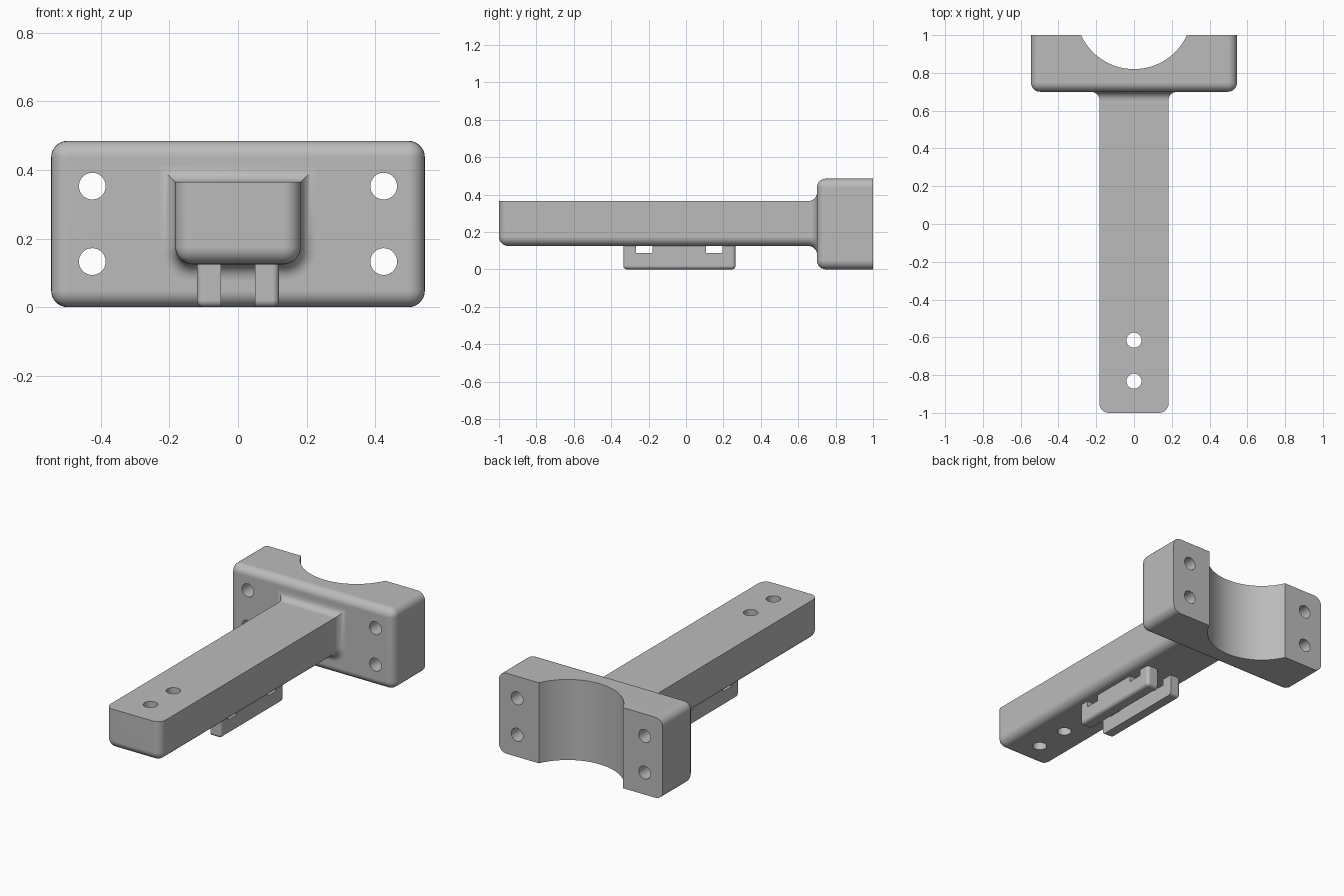
import bpy, bmesh, math
from mathutils import Matrix, Vector

old = bpy.data.objects.get("Cube")
if old:
    bpy.data.objects.remove(old, do_unlink=True)

grey = bpy.data.materials.new("plain grey")
grey.use_nodes = True
grey.diffuse_color = (0.5, 0.5, 0.5, 1)
grey.node_tree.nodes["Principled BSDF"].inputs["Base Color"].default_value = (0.5, 0.5, 0.5, 1)


def make_object(name, bm):
    bmesh.ops.recalc_face_normals(bm, faces=bm.faces)
    mesh = bpy.data.meshes.new(name)
    bm.to_mesh(mesh)
    bm.free()
    mesh.materials.append(grey)
    obj = bpy.data.objects.new(name, mesh)
    bpy.context.collection.objects.link(obj)
    return obj


def box(name, low, high, rounded=None, radius=0.05):
    """Box between two corners; rounded(mid) picks the edges to round, with
    mid holding -1, 0 or 1 per axis for the edge's place on the box."""
    bm = bmesh.new()
    bmesh.ops.create_cube(bm, size=2)
    picked = []
    if rounded:
        picked = [e for e in bm.edges
                  if rounded(*[round(c) for c in (e.verts[0].co + e.verts[1].co) / 2])]
    low, high = Vector(low), Vector(high)
    for v in bm.verts:
        v.co = (low + high) / 2 + v.co * (high - low) / 2
    if picked:
        bmesh.ops.bevel(bm, geom=picked, offset=radius, offset_type='OFFSET',
                        segments=7, profile=0.5, affect='EDGES', clamp_overlap=True)
    return make_object(name, bm)


def cylinder(name, centre, radius, depth, axis, sides=40):
    bm = bmesh.new()
    bmesh.ops.create_cone(bm, cap_ends=True, segments=sides,
                          radius1=radius, radius2=radius, depth=depth)
    turn = Matrix.Rotation(math.pi / 2, 4, 'X') if axis == 'Y' else Matrix()
    bm.transform(Matrix.Translation(centre) @ turn)
    return make_object(name, bm)


def activate(obj):
    bpy.ops.object.select_all(action='DESELECT')
    obj.select_set(True)
    bpy.context.view_layer.objects.active = obj


def cut(obj, cutters):
    activate(obj)
    for cutter in cutters:
        cutter.hide_render = True
        mod = obj.modifiers.new("cut", 'BOOLEAN')
        mod.operation = 'DIFFERENCE'
        mod.solver = 'EXACT'
        mod.object = cutter
        bpy.ops.object.modifier_apply(modifier=mod.name)
        bpy.data.objects.remove(cutter, do_unlink=True)


def finish(obj):
    activate(obj)
    bpy.ops.object.shade_smooth_by_angle(angle=math.radians(30))
    obj.modifiers.new("even shading", 'WEIGHTED_NORMAL').keep_sharp = True


# Clamp block: rounded front rim and long corners, flat back with a round saddle
block = box("clamp_block", (-0.545, 0.7, 0), (0.545, 1, 0.485),
            lambda x, y, z: y == -1 or y == 0, 0.048)
cutters = [cylinder("saddle_cutter", (0, 1.128, 0.24), 0.308, 1, 'Z', 96)]
for x in (-0.425, 0.425):
    for z in (0.133, 0.353):
        cutters.append(cylinder("bolt_cutter", (x, 0.85, z), 0.039, 0.6, 'Y'))
cut(block, cutters)
finish(block)

# Arm: sharp top rim, rounded underside and front corners
HALF, BOTTOM, TOP, ROUND = 0.183, 0.125, 0.365, 0.05
arm = box("arm", (-HALF, -1, BOTTOM), (HALF, 0.72, TOP),
          lambda x, y, z: (z == -1 and y < 1) or (z == 0 and y == -1), ROUND)
cut(arm, [cylinder("pin_cutter", (0, y, 0.25), 0.04, 0.6, 'Z') for y in (-0.615, -0.832)])
finish(arm)


# Flared fillet where the arm meets the block
def outline(grow):
    points = [(HALF + grow, TOP + grow), (-HALF - grow, TOP + grow)]
    for side, start in ((-1, math.pi), (1, 1.5 * math.pi)):
        for i in range(8):
            a = start + i / 7 * math.pi / 2
            points.append((side * (HALF - ROUND) + (ROUND + grow) * math.cos(a),
                           BOTTOM + ROUND + (ROUND + grow) * math.sin(a)))
    return points


FLARE = 0.045
steps = [(FLARE * (1 - math.cos(t)), 0.7 - FLARE + FLARE * math.sin(t))
         for t in [i / 8 * math.pi / 2 for i in range(9)]]
steps.append((FLARE, 0.72))
bm = bmesh.new()
rings = [[bm.verts.new((x, y, z)) for x, z in outline(grow)] for grow, y in steps]
for a, b in zip(rings, rings[1:]):
    for i in range(len(a)):
        j = (i + 1) % len(a)
        bm.faces.new((a[i], a[j], b[j], b[i]))
bm.faces.new(rings[0])
bm.faces.new(rings[-1])
finish(make_object("arm_fillet", bm))

# Two slotted rails under the arm, rounded on the outer side and at the ends
for name, side in (("left_rail", 1), ("right_rail", -1)):
    xs = sorted((side * 0.05, side * 0.12))
    rail = box(name, (xs[0], -0.335, 0), (xs[1], 0.265, 0.145),
               lambda x, y, z: z < 1 and (x == side or (x == 0 and z == -1)), 0.02)
    cut(rail, [box("slot_cutter", (xs[0] - 0.1, y, 0.088), (xs[1] + 0.1, y + 0.088, 0.2))
               for y in (-0.268, 0.107)])
    finish(rail)
